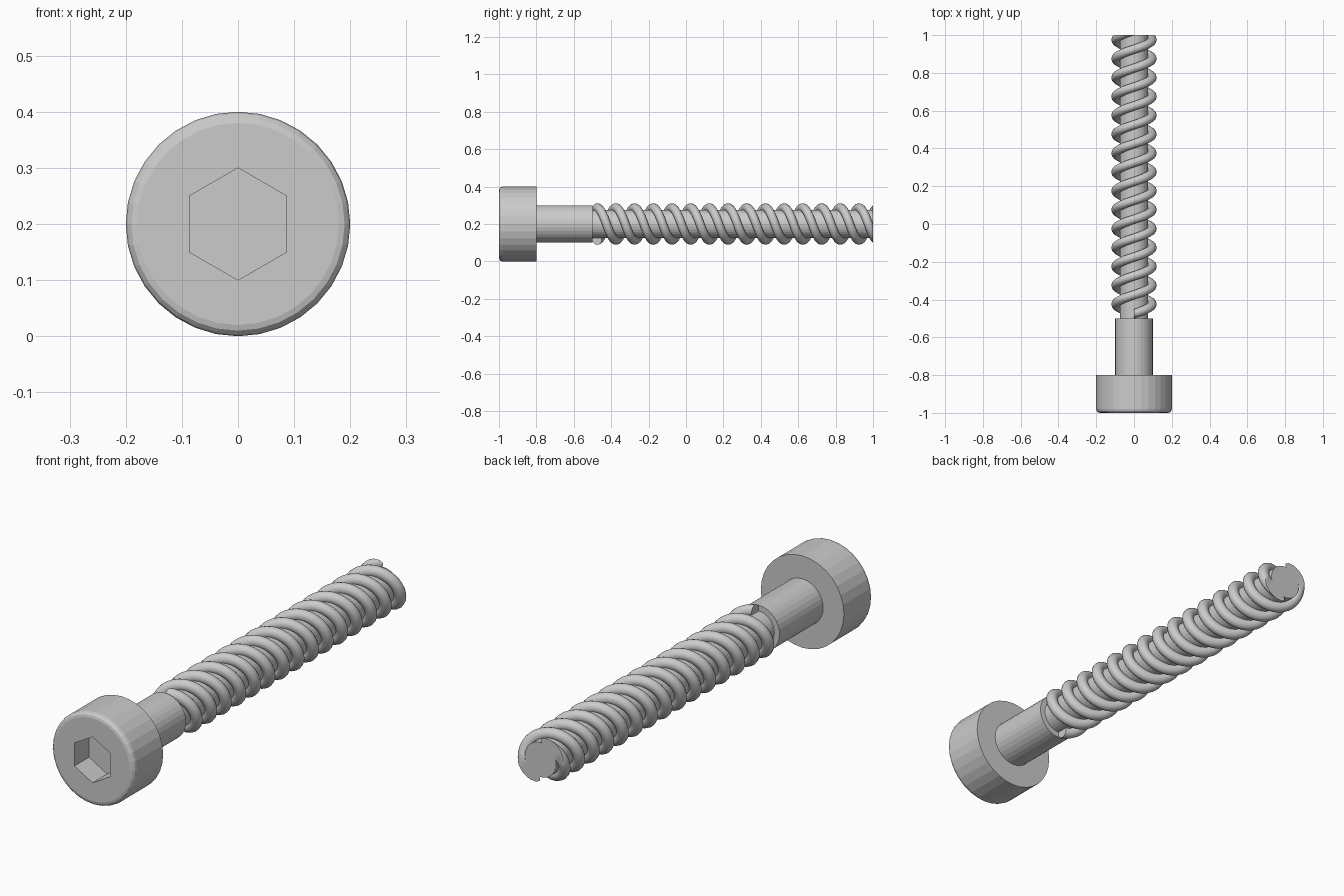
import bpy, bmesh
from math import sin, cos, pi

if "Cube" in bpy.data.objects:
    bpy.data.objects.remove(bpy.data.objects["Cube"])

AXIS_Z = 0.2
SIDES = 32


def finish(name, bm):
    bmesh.ops.recalc_face_normals(bm, faces=bm.faces[:])
    mesh = bpy.data.meshes.new(name)
    bm.to_mesh(mesh)
    bm.free()
    obj = bpy.data.objects.new(name, mesh)
    bpy.context.collection.objects.link(obj)
    return obj


def skin(bm, rings):
    # Join successive closed rings of vertices and cap both ends
    n = len(rings[0])
    for a, b in zip(rings, rings[1:]):
        for i in range(n):
            j = (i + 1) % n
            bm.faces.new((a[i], a[j], b[j], b[i]))
    bm.faces.new(rings[0])
    bm.faces.new(rings[-1])


def turned(name, profile, sides=SIDES):
    # Solid of revolution along y from (y, radius) pairs, a corner pointing up
    bm = bmesh.new()
    skin(bm, [[bm.verts.new((r * sin(2 * pi * i / sides), y,
                             AXIS_Z + r * cos(2 * pi * i / sides)))
               for i in range(sides)] for y, r in profile])
    return finish(name, bm)


def activate(obj):
    bpy.ops.object.select_all(action='DESELECT')
    obj.select_set(True)
    bpy.context.view_layer.objects.active = obj


def thread(name, phase, start=-0.475, lead=0.2, tube=0.025, steps=32, seg=14):
    # Round ridge swept along a helix, trimmed flat at the tip
    bm = bmesh.new()
    rings = []
    for k in range(int(7.8 * steps)):
        a = 2 * pi * k / steps
        ring = []
        for s in range(seg):
            t = 2 * pi * s / seg
            out = tube * cos(t)
            ring.append(bm.verts.new((
                (0.095 + out) * sin(a + phase),
                start + lead * k / steps + tube * sin(t),
                AXIS_Z + (0.086 + out) * cos(a + phase))))
        rings.append(ring)
    skin(bm, rings)
    bmesh.ops.bisect_plane(bm, geom=bm.verts[:] + bm.edges[:] + bm.faces[:],
                           plane_co=(0, 1, 0), plane_no=(0, 1, 0),
                           clear_outer=True)
    bmesh.ops.holes_fill(bm, edges=[e for e in bm.edges if e.is_boundary])
    obj = finish(name, bm)
    activate(obj)
    bpy.ops.object.shade_smooth_by_angle(angle=pi / 5)
    return obj


# Head with rounded front rim
R = 0.02
rim = [(-1 + R * (1 - sin(a)), 0.2 - R * (1 - cos(a)))
       for a in (pi / 2, pi / 3, pi / 6, 0)]
head = turned("head", rim + [(-0.8, 0.2)])

# Hex socket cut into the head
cutter = turned("socket_cutter", [(-1.1, 0.1), (-0.9, 0.1)], 6)
cutter.hide_render = True
cut = head.modifiers.new("socket", 'BOOLEAN')
cut.operation = 'DIFFERENCE'
cut.solver = 'EXACT'
cut.object = cutter
activate(head)
bpy.ops.object.modifier_apply(modifier="socket")
bpy.data.objects.remove(cutter)

# Plain shank and threaded core
turned("shank", [(-0.8, 0.1), (-0.5, 0.1)])
turned("thread_core", [(-0.5, 0.075), (1.0, 0.075)])

# Two-start thread
for i in range(2):
    thread(f"thread_{i + 1}", i * pi)
